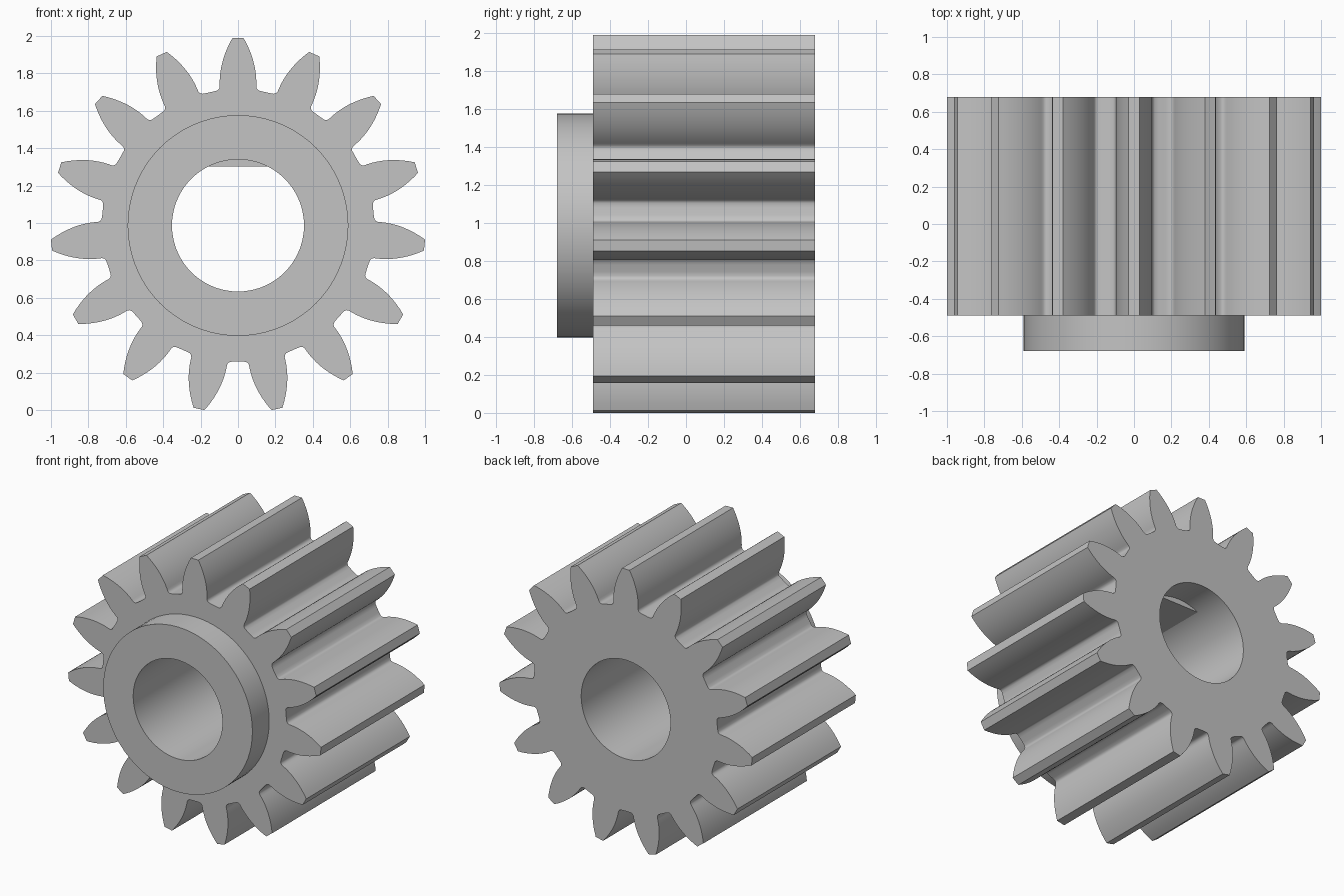
import bpy
import bmesh
from math import sin, cos, asin, acos, pi, radians

if "Cube" in bpy.data.objects:
    bpy.data.objects.remove(bpy.data.objects["Cube"])

CENTRE_Z = 0.987
TEETH = 15
BACK, SHOULDER, FRONT = 0.68, -0.49, -0.68
HUB_R, BORE_R, FLAT_H = 0.59, 0.353, 0.312

steel = bpy.data.materials.new("grey_steel")
steel.use_nodes = True
GREY = (0.55, 0.55, 0.55, 1)
steel.diffuse_color = GREY
steel.node_tree.nodes["Principled BSDF"].inputs["Base Color"].default_value = GREY


def prism(name, outline, y0, y1):
    """Extrude an (x, z) outline along y, from y0 to y1."""
    bm = bmesh.new()
    face = bm.faces.new([bm.verts.new((x, y0, z + CENTRE_Z)) for x, z in outline])
    grown = bmesh.ops.extrude_face_region(bm, geom=[face])["geom"]
    moved = [v for v in grown if isinstance(v, bmesh.types.BMVert)]
    bmesh.ops.translate(bm, verts=moved, vec=(0, y1 - y0, 0))
    bmesh.ops.recalc_face_normals(bm, faces=bm.faces)
    mesh = bpy.data.meshes.new(name)
    bm.to_mesh(mesh)
    bm.free()
    mesh.materials.append(steel)
    obj = bpy.data.objects.new(name, mesh)
    bpy.context.collection.objects.link(obj)
    return obj


def arc(radius, start, end, count):
    return [(radius * cos(start + (end - start) * i / count),
             radius * sin(start + (end - start) * i / count)) for i in range(count + 1)]


def circle(radius, count=72):
    return arc(radius, 0, 2 * pi, count)[:-1]


def half_tooth():
    """(angle, radius) pairs from the tip corner down to the root."""
    pts = []
    for i in range(10):
        r = 1.003 - 0.24 * i / 9
        half_width = 0.098 - 1.26 * (r - 0.77) ** 2
        pts.append((asin(half_width / r), r))
    root = [(7.5, 0.748), (7.9, 0.737), (8.7, 0.73), (10.5, 0.728)]
    return pts + [(radians(a), r) for a, r in root]


def combine(target, other, operation):
    mod = target.modifiers.new(operation.lower(), "BOOLEAN")
    mod.operation = operation
    mod.solver = "EXACT"
    mod.object = other
    bpy.context.view_layer.objects.active = target
    bpy.ops.object.modifier_apply(modifier=mod.name)
    bpy.data.objects.remove(other)


def smooth(obj):
    bpy.ops.object.select_all(action="DESELECT")
    obj.select_set(True)
    bpy.context.view_layer.objects.active = obj
    bpy.ops.object.shade_smooth_by_angle(angle=radians(30))


# Toothed body, one tooth pointing straight up
half = half_tooth()
tooth = [(-a, r) for a, r in reversed(half)] + half
outline = [(r * sin(a + 2 * pi * k / TEETH), r * cos(a + 2 * pi * k / TEETH))
           for k in range(TEETH) for a, r in tooth]
gear = prism("gear_body", outline, SHOULDER, BACK)

# Front hub joined on, then the shaft bore cut through
combine(gear, prism("hub", circle(HUB_R), FRONT, SHOULDER + 0.1), "UNION")
combine(gear, prism("bore_cutter", circle(BORE_R), FRONT - 0.1, BACK + 0.1), "DIFFERENCE")
smooth(gear)

# Flat along the top of the bore, set back from both ends
spread = acos(FLAT_H / BORE_R)
segment = arc(BORE_R + 0.003, pi / 2 - spread, pi / 2 + spread, 12)
smooth(prism("bore_flat", segment, -0.45, 0.45))
